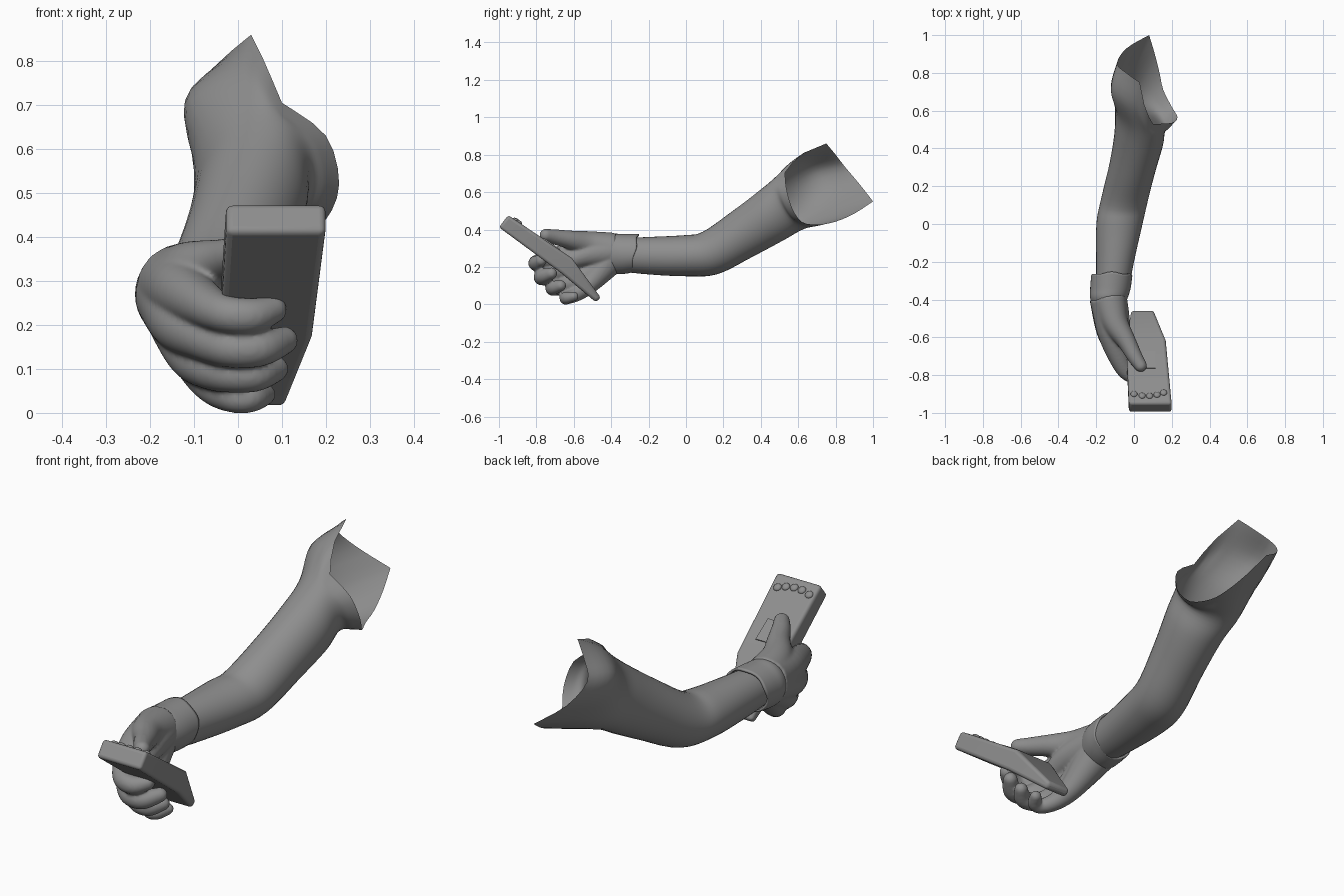
import bpy, bmesh, math
from mathutils import Vector

old = bpy.data.objects.get("Cube")
if old:
    bpy.data.objects.remove(old, do_unlink=True)

grey = bpy.data.materials.new("mid grey")
grey.use_nodes = True
grey.diffuse_color = (0.27, 0.27, 0.27, 1)
grey.node_tree.nodes["Principled BSDF"].inputs["Base Color"].default_value = grey.diffuse_color

SIDES = 36
ANGLES = [2 * math.pi * k / SIDES for k in range(SIDES)]


def spline(pts, steps):
    """Smooth open curve through points of any dimension."""
    pts = [Vector(p) for p in pts]
    n = len(pts)
    out = []
    for i in range(n - 1):
        a, b, c, d = (pts[min(max(i + k, 0), n - 1)] for k in (-1, 0, 1, 2))
        for s in range(steps):
            t = s / steps
            out.append(b + (c - a) * (t / 2) + (a * 2 - b * 5 + c * 4 - d) * (t * t / 2)
                       + (b * 3 - a - c * 3 + d) * (t ** 3 / 2))
    out.append(pts[-1].copy())
    return out


def ellipse(centre, u, v):
    return [Vector(centre) + u * math.cos(a) + v * math.sin(a) for a in ANGLES]


def loft(bm, rings, cap=False):
    """Skin a row of rings with quads."""
    rows = [[bm.verts.new(p) for p in r] for r in rings]
    for r, q in zip(rows, rows[1:]):
        for k in range(len(r)):
            j = (k + 1) % len(r)
            bm.faces.new((r[k], r[j], q[j], q[k]))
    if cap:
        bm.faces.new(rows[0])
        bm.faces.new(rows[-1])


def smooth_rings(rings, steps):
    columns = [spline(col, steps) for col in zip(*rings)]
    return list(zip(*columns))


def finish(bm, name, angle=None):
    bmesh.ops.recalc_face_normals(bm, faces=bm.faces[:])
    mesh = bpy.data.meshes.new(name)
    bm.to_mesh(mesh)
    bm.free()
    mesh.materials.append(grey)
    ob = bpy.data.objects.new(name, mesh)
    bpy.context.collection.objects.link(ob)
    for p in mesh.polygons:
        p.use_smooth = True
    if angle:
        bpy.ops.object.select_all(action='DESELECT')
        ob.select_set(True)
        bpy.context.view_layer.objects.active = ob
        bpy.ops.object.shade_smooth_by_angle(angle=math.radians(angle))
    return ob


# Arm: oval sections (centre, width, height, pitch, yaw)
sections = [
    ((-.115, -.36, .265), .085, .088, 0, 0),
    ((-.1, -.2, .26), .1, .1, 0, 0),
    ((-.077, 0, .26), .122, .11, 2, 0),
    ((-.05, .13, .275), .125, .12, 19, 0),
    ((-.008, .3, .375), .124, .133, 24, 5),
    ((.025, .45, .47), .132, .146, 27, 12),
    ((.033, .55, .538), .143, .155, 27, 22),
]
rings = []
for centre, w, h, pitch, yaw in sections:
    p, y = math.radians(pitch), math.radians(yaw)
    rings.append(ellipse(centre, Vector((math.cos(y), -math.sin(y), 0)) * w,
                         Vector((0, -math.sin(p), math.cos(p))) * h))

# Flared open shoulder: rim in three curves that meet at sharp corners
front, peak, back = (.1, .53, .705), (.03, .75, .86), (.08, 1, .55)
rim = spline([front, (.078, .57, .757), (.055, .63, .81), peak], 1)[:-1]
rim += spline([peak, (-.04, .8, .8), (-.09, .85, .735), (-.04, .93, .64), back], 3)[:-1]
rim += spline([back, (.11, .9, .485), (.135, .8, .442), (.155, .71, .427), (.2, .62, .44),
               (.23, .565, .52), (.2, .535, .63), front], 3)[:-1]
rim = rim[-6:] + rim[:-6]
# shoulder muscle swells on the outer and upper side
bulge = []
for a, p, q in zip(ANGLES, rings[-1], rim):
    swell = max(0, math.cos(a - math.radians(150)))
    bulge.append((p + q) / 2 + Vector((-.036, 0, .03)) * swell)
rings += [bulge, rim]
bm = bmesh.new()
loft(bm, smooth_rings(rings, 5))
finish(bm, "arm")

# Glove cuff with an uneven open edge
bm = bmesh.new()
cuff = [ellipse(c, Vector((w, 0, 0)), Vector((0, 0, h))) for c, w, h in (
    ((-.118, -.275, .272), .109, .104),
    ((-.125, -.34, .269), .107, .107),
    ((-.133, -.39, .27), .1, .106),
    ((-.135, -.44, .268), .08, .085))]
for a, p in zip(ANGLES, cuff[0]):
    p.y += .018 * math.sin(a) + .005 * math.sin(5 * a)
loft(bm, smooth_rings(cuff, 5))
ob = finish(bm, "glove_cuff")
shell = ob.modifiers.new("thickness", 'SOLIDIFY')
shell.thickness = .01
shell.offset = -1

# Gloved hand: each ray runs wrist, knuckle, fingertip as x, y, z, radius
rays = {
    "index": [(-.137, -.4, .285, .095), (-.125, -.57, .275, .07), (-.075, -.72, .245, .052),
              (-.03, -.79, .225, .043), (.03, -.8, .22, .041), (.08, -.775, .235, .032)],
    "middle": [(-.14, -.4, .265, .095), (-.13, -.57, .205, .068), (-.08, -.69, .17, .051),
               (-.02, -.76, .147, .044), (.05, -.768, .147, .042), (.105, -.72, .165, .032)],
    "ring": [(-.135, -.4, .255, .092), (-.105, -.55, .14, .062), (-.065, -.65, .1, .047),
             (-.02, -.7, .087, .041), (.04, -.71, .087, .039), (.085, -.67, .1, .03)],
    "little": [(-.13, -.4, .25, .088), (-.09, -.51, .12, .057), (-.055, -.58, .06, .042),
               (-.01, -.635, .034, .034), (.03, -.64, .034, .033), (.06, -.6, .042, .026)],
    "thumb": [(-.13, -.4, .293, .092), (-.1, -.52, .322, .07), (-.04, -.62, .345, .05),
              (.003, -.7, .36, .041), (.035, -.75, .37, .034)],
    "palm": [(-.125, -.4, .28, .09), (-.085, -.53, .265, .066), (-.07, -.62, .235, .048)],
}
bm = bmesh.new()
for ray in rays.values():
    path = spline(ray, 5)
    tube = []
    for i, p in enumerate(path):
        t = (path[min(i + 1, len(path) - 1)] - path[max(i - 1, 0)]).to_3d().normalized()
        u = t.cross(Vector((.3, .3, 1))).normalized()
        tube.append(ellipse(p.to_3d(), u * p.w, t.cross(u) * p.w))
    loft(bm, tube, cap=True)
    # rounded fingertip
    tip = path[-1]
    ball = bmesh.ops.create_icosphere(bm, subdivisions=3, radius=tip.w)
    bmesh.ops.translate(bm, verts=ball["verts"], vec=tip.to_3d())
hand = finish(bm, "gloved_hand")
merge = hand.modifiers.new("merge", 'REMESH')
merge.mode = 'VOXEL'
merge.voxel_size = .007
merge.use_smooth_shade = True
soften = hand.modifiers.new("soften", 'SMOOTH')
soften.factor = .5
soften.iterations = 7

# Handset: bent tapering slab (top y, z, bottom y, z, left x, right x)
slab = [(-.95, .477, -1, .412, -.027, .2),
        (-.61, .247, -.665, .165, -.042, .168),
        (-.455, .035, -.483, .012, -.015, .105)]
bm = bmesh.new()
loft(bm, [[Vector((l, ty, tz)), Vector((r, ty, tz)), Vector((r, by, bz)), Vector((l, by, bz))]
          for ty, tz, by, bz, l, r in slab], cap=True)
ob = finish(bm, "handset", 25)
bevel = ob.modifiers.new("rounding", 'BEVEL')
bevel.width = .015
bevel.segments = 4
bevel.limit_method = 'ANGLE'
bevel.angle_limit = math.radians(50)

# Controls sit on the sloping top face
normal = Vector((0, .23, .34)).normalized()
turn = normal.to_track_quat('Z', 'Y').to_matrix()


def on_face(x, y):
    return Vector((x, y, .477 - (y + .95) * .23 / .34))


for i, (x, y) in enumerate([(0, -.9), (.043, -.909), (.083, -.91), (.122, -.904), (.157, -.893)]):
    bm = bmesh.new()
    bmesh.ops.create_uvsphere(bm, u_segments=20, v_segments=12, radius=.018)
    for v in bm.verts:
        v.co.z *= .6
        v.co = turn @ v.co + on_face(x, y)
    finish(bm, f"round_button_{i + 1}")

# Square thumb pad
bm = bmesh.new()
corners = [on_face(*c) for c in ((.035, -.765), (.115, -.765), (.115, -.675), (.05, -.675))]
loft(bm, [[c + normal * d for c in corners] for d in (-.004, .005)], cap=True)
finish(bm, "thumb_pad", 30)
